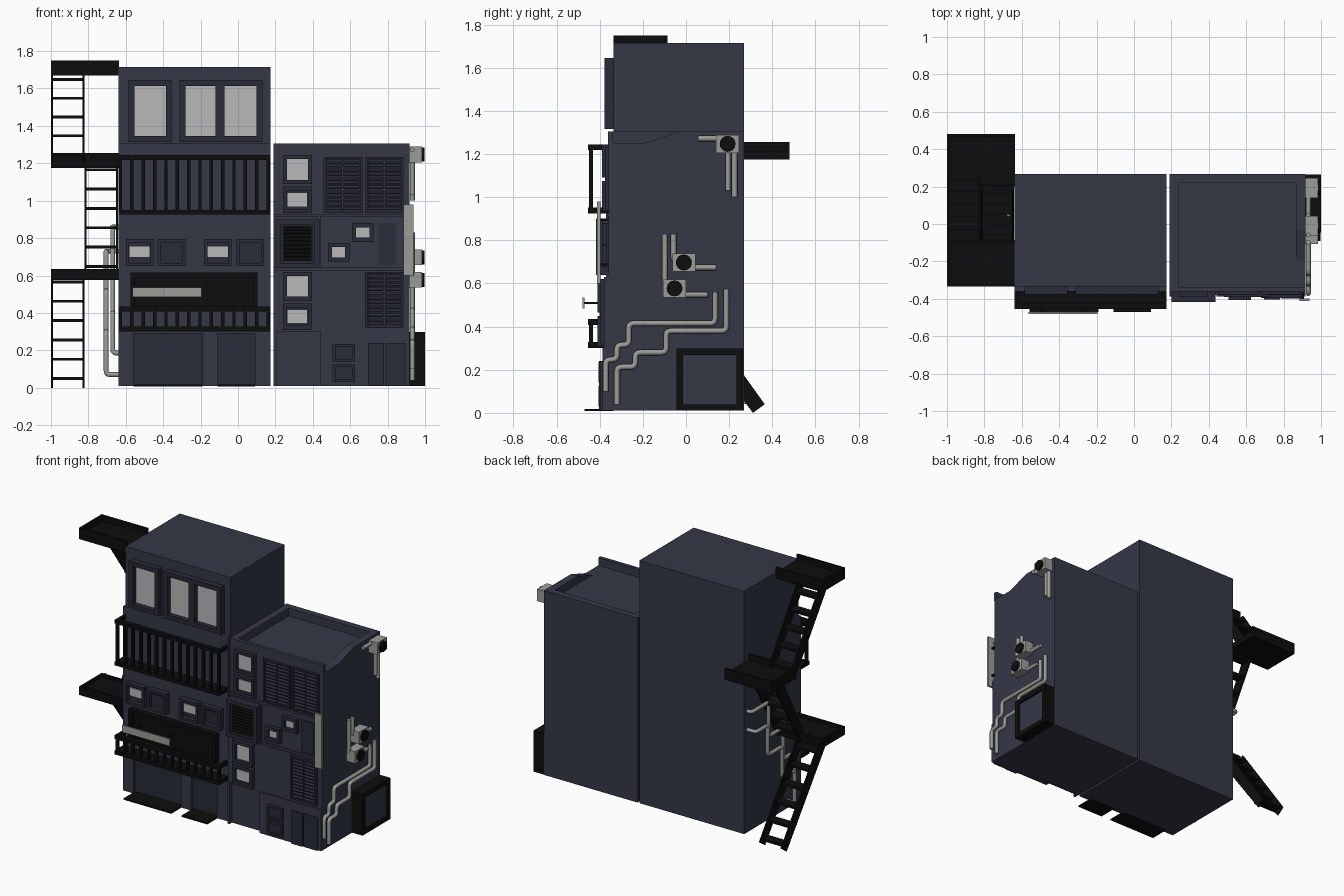
import bpy, bmesh, math
from mathutils import Vector


def material(name, r, g, b):
    m = bpy.data.materials.new(name)
    m.diffuse_color = (r, g, b, 1)
    return m


NAVY = material("navy_wall", 0.035, 0.040, 0.062)
TRIM = material("dark_trim", 0.021, 0.024, 0.038)
BLACK = material("black_metal", 0.004, 0.004, 0.004)
LIGHT = material("lit_glass", 0.48, 0.48, 0.48)
GREY = material("pipe_grey", 0.33, 0.33, 0.31)


def finish(name, bm, mat):
    bmesh.ops.recalc_face_normals(bm, faces=bm.faces)
    me = bpy.data.meshes.new(name)
    bm.to_mesh(me)
    bm.free()
    me.materials.append(mat)
    ob = bpy.data.objects.new(name, me)
    bpy.context.collection.objects.link(ob)
    return ob


def add_prism(bm, profile, x0, x1):
    """Extrude a (y, z) profile along x."""
    a = [bm.verts.new((x0, y, z)) for y, z in profile]
    b = [bm.verts.new((x1, y, z)) for y, z in profile]
    bm.faces.new(a)
    bm.faces.new(b[::-1])
    for i in range(len(a)):
        j = (i + 1) % len(a)
        bm.faces.new((a[i], b[i], b[j], a[j]))


def prisms(name, mat, items):
    bm = bmesh.new()
    for prof, x0, x1 in items:
        add_prism(bm, prof, x0, x1)
    return finish(name, bm, mat)


def boxes(name, mat, items):
    """Each item is x0, x1, y0, y1, z0, z1."""
    return prisms(name, mat, [([(y0, z0), (y1, z0), (y1, z1), (y0, z1)], x0, x1)
                              for x0, x1, y0, y1, z0, z1 in items])


def frame(x0, x1, z0, z1, b, y0, y1):
    return [(x0, x0 + b, y0, y1, z0, z1), (x1 - b, x1, y0, y1, z0, z1),
            (x0 + b, x1 - b, y0, y1, z0, z0 + b), (x0 + b, x1 - b, y0, y1, z1 - b, z1)]


def window(name, x0, x1, z0, z1, wall, proud=0.03, b=0.022, mat=LIGHT):
    boxes(name + "_frame", TRIM, frame(x0, x1, z0, z1, b, wall - proud, wall + 0.005))
    boxes(name + "_pane", mat, [(x0 + b, x1 - b, wall - 0.008, wall + 0.005, z0 + b, z1 - b)])


def louver(name, x0, x1, z0, z1, wall, n, mat, cols=1):
    boxes(name + "_frame", TRIM, frame(x0, x1, z0, z1, 0.012, wall - 0.016, wall + 0.005))
    h, w, items = (z1 - z0 - 0.024) / n, (x1 - x0 - 0.024) / cols, []
    for c in range(cols):
        for i in range(n):
            z, x = z0 + 0.012 + i * h, x0 + 0.012 + c * w
            items.append(([(wall + 0.004, z + h), (wall - 0.013, z + 0.3 * h),
                           (wall - 0.013, z), (wall + 0.004, z)], x + 0.004, x + w - 0.004))
    prisms(name + "_slats", mat, items)


def pipe(name, pts, r=0.013):
    """Round tube through points, with rounded elbows."""
    pts = [Vector(p) for p in pts]
    path = [pts[0]]
    for a, p, c in zip(pts, pts[1:], pts[2:]):
        s, e = p + (a - p).normalized() * 0.022, p + (c - p).normalized() * 0.022
        path += [s.lerp(p, t).lerp(p.lerp(e, t), t) for t in (0, 0.33, 0.67, 1)]
    path.append(pts[-1])
    cu = bpy.data.curves.new(name + "_path", 'CURVE')
    cu.dimensions, cu.bevel_depth, cu.bevel_resolution, cu.use_fill_caps = '3D', r, 2, True
    sp = cu.splines.new('POLY')
    sp.points.add(len(path) - 1)
    for q, p in zip(sp.points, path):
        q.co = (*p, 1)
    tmp = bpy.data.objects.new(name + "_tmp", cu)
    me = bpy.data.meshes.new_from_object(tmp)
    bpy.data.objects.remove(tmp)
    me.materials.clear()
    me.materials.append(GREY)
    for f in me.polygons:
        f.use_smooth = len(f.vertices) == 4
    bpy.context.collection.objects.link(bpy.data.objects.new(name, me))


# Tall left tower with recessed ground-floor doors
boxes("tower_core", NAVY, [(-0.64, 0.175, -0.335, 0.268, 0.01, 1.715)])
boxes("tower_facade", NAVY, [(-0.64, 0.175, -0.36, -0.33, 0.29, 1.305)] +
      [(a, b, -0.36, -0.33, 0.01, 0.29) for a, b in ((-0.64, -0.56), (-0.19, -0.11), (0.09, 0.175))])
boxes("tower_doors", TRIM, [(-0.56, -0.19, -0.342, -0.33, 0.01, 0.29),
                            (-0.11, 0.09, -0.342, -0.33, 0.01, 0.29)])
boxes("door_steps", BLACK, [(-0.56, -0.19, -0.47, -0.335, 0.008, 0.018),
                            (-0.11, 0.09, -0.47, -0.335, 0.008, 0.018)])

# Tower windows
window("top_window_left", -0.585, -0.355, 1.315, 1.645, -0.335, 0.043, 0.031)
boxes("top_window_right_frame", TRIM, frame(-0.313, 0.13, 1.315, 1.645, 0.031, -0.378, -0.33) +
      [(-0.12, -0.072, -0.378, -0.33, 1.346, 1.614)])
boxes("top_window_right_panes", LIGHT, [(-0.282, -0.12, -0.345, -0.33, 1.346, 1.614),
                                        (-0.072, 0.099, -0.345, -0.33, 1.346, 1.614)])
for i, x in enumerate((-0.60, -0.43, -0.182, -0.008)):
    window(f"small_window_{i}", x, x + 0.148, 0.65, 0.795, -0.36, 0.04, 0.018, TRIM)
    boxes(f"small_blind_{i}", TRIM if i % 2 else LIGHT, [(x + 0.02, x + 0.128, -0.374, -0.36, 0.70, 0.755)])

# Sign box with a blank light strip in front
boxes("sign_frame", BLACK, frame(-0.575, 0.105, 0.41, 0.615, 0.025, -0.40, -0.355))
boxes("sign_panel", BLACK, [(-0.55, 0.08, -0.375, -0.355, 0.435, 0.59)])
boxes("sign_strip", GREY, [(-0.565, -0.195, -0.480, -0.470, 0.485, 0.535)])
boxes("sign_strip_mounts", BLACK, [(x, x + 0.01, -0.472, -0.37, 0.505, 0.515) for x in (-0.5, -0.26)])


# Balconies: floor, rails and evenly spaced bars
def balcony(name, z0, z1, rail, bars):
    x0, x1, yf = -0.64, 0.173, -0.455
    items = [(x0, x1, yf, -0.355, z0, z0 + rail), (x0, x1, yf, yf + 0.03, z1 - rail, z1)]
    items += [(x, x + 0.02, yf + 0.03, -0.355, z1 - rail, z1) for x in (x0, x1 - 0.02)]
    for i in range(bars):
        x = x0 + 0.003 + i * (x1 - x0 - 0.024) / (bars - 1)
        items.append((x, x + 0.018, yf + 0.006, yf + 0.024, z0 + rail, z1 - rail))
    boxes(name, BLACK, items)


balcony("upper_balcony", 0.925, 1.245, 0.026, 14)
balcony("lower_balcony", 0.30, 0.435, 0.028, 14)

# Lower right building with stepped facade and parapet
boxes("hall_core", NAVY, [(0.19, 0.918, -0.36, 0.268, 0.01, 1.25)])
boxes("hall_facade", NAVY, [(0.19, 0.918, -0.38, -0.355, 0.30, 0.63),
                            (0.44, 0.918, -0.388, -0.355, 0.01, 0.30),
                            (0.19, 0.205, -0.388, -0.355, 0.01, 0.30),
                            (0.19, 0.918, -0.37, -0.355, 0.63, 0.645),
                            (0.19, 0.918, -0.37, -0.355, 0.912, 0.927),
                            (0.425, 0.44, -0.37, -0.355, 0.64, 0.92)])
boxes("parapet", NAVY, [(0.19, 0.918, -0.362, -0.338, 1.245, 1.305),
                        (0.19, 0.24, -0.34, 0.268, 1.245, 1.305),
                        (0.24, 0.918, 0.22, 0.268, 1.245, 1.305)])
prisms("parapet_right", NAVY, [([(-0.21, 1.245), (0.22, 1.245), (0.22, 1.305), (-0.03, 1.305)], 0.865, 0.918)])

# Right building windows, louvers and door
for name, z, wall in (("upper", 1.09, -0.36), ("middle", 0.465, -0.38)):
    window(f"{name}_hall_window", 0.24, 0.395, z, z + 0.155, wall)
    window(f"{name}_hall_vent", 0.24, 0.395, z - 0.155, z - 0.015, wall, mat=TRIM)
    boxes(f"{name}_hall_blind", LIGHT, [(0.265, 0.37, wall - 0.014, wall, z - 0.12, z - 0.05)])
window("side_window_a", 0.48, 0.595, 0.675, 0.775, -0.36)
window("side_window_b", 0.61, 0.725, 0.78, 0.88, -0.36)
boxes("wall_panel", TRIM, [(0.75, 0.845, -0.368, -0.355, 0.655, 0.88)])
louver("louver_a", 0.457, 0.665, 0.935, 1.235, -0.36, 12, TRIM, 2)
louver("louver_b", 0.68, 0.885, 0.935, 1.235, -0.36, 12, TRIM, 2)
louver("louver_c", 0.68, 0.885, 0.32, 0.62, -0.38, 12, TRIM, 2)
boxes("bay_vent_frame", TRIM, frame(0.2, 0.435, 0.64, 0.90, 0.026, -0.418, -0.355))
louver("bay_vent", 0.226, 0.409, 0.666, 0.874, -0.39, 9, BLACK)
for i, z in enumerate((0.03, 0.14)):
    window(f"ground_window_{i}", 0.505, 0.625, z, z + 0.095, -0.388, 0.018, 0.015, TRIM)
boxes("hall_door", TRIM, [(0.695, 0.78, -0.403, -0.38, 0.01, 0.24), (0.788, 0.895, -0.398, -0.38, 0.01, 0.24)])
boxes("vertical_sign", GREY, [(0.885, 0.937, -0.412, -0.397, 0.60, 0.98)])
boxes("vertical_sign_mounts", BLACK, [(0.895, 0.91, -0.40, -0.35, z, z + 0.012) for z in (0.68, 0.89)])

# Cabinet on the right side
boxes("side_cabinet", NAVY, [(0.91, 0.985, -0.03, 0.25, 0.02, 0.28)])
boxes("side_cabinet_frame", BLACK, [(0.91, 1.0, -0.045, -0.015, 0.01, 0.298), (0.91, 1.0, 0.235, 0.265, 0.01, 0.298),
                                    (0.91, 1.0, -0.015, 0.235, 0.01, 0.04), (0.91, 1.0, -0.015, 0.235, 0.268, 0.298)])

# Air-conditioning units with round fans
for i, (y, z) in enumerate(((0.193, 1.247), (-0.01, 0.697), (-0.053, 0.577))):
    boxes(f"cooler_{i}", GREY, [(0.918, 0.985, y - 0.053, y + 0.053, z - 0.042, z + 0.042)])
    bpy.ops.mesh.primitive_cylinder_add(vertices=16, radius=0.037, depth=0.03,
                                        location=(0.983, y, z), rotation=(0, math.pi / 2, 0))
    fan = bpy.context.object
    fan.name = f"cooler_fan_{i}"
    fan.data.materials.append(BLACK)

# Pipes on the right wall, as (y, z) paths
right_runs = [
    [(0.055, 1.272), (0.16, 1.272)], [(0.195, 1.22), (0.195, 1.03)], [(0.225, 1.22), (0.225, 1.0)],
    [(-0.098, 0.83), (-0.098, 0.6)], [(-0.058, 0.83), (-0.058, 0.7), (-0.03, 0.7)],
    [(0.02, 0.674), (0.14, 0.674)], [(-0.02, 0.548), (0.10, 0.548)],
    [(0.135, 0.56), (0.135, 0.415), (-0.265, 0.415), (-0.265, 0.315), (-0.32, 0.315), (-0.32, 0.247),
     (-0.372, 0.247), (-0.372, 0.10)],
    [(0.187, 0.575), (0.187, 0.38), (-0.092, 0.38), (-0.092, 0.28), (-0.235, 0.28), (-0.235, 0.213),
     (-0.32, 0.213), (-0.32, 0.04)]]
for i, run in enumerate(right_runs):
    pipe(f"right_pipe_{i}", [(0.932, y, z) for y, z in run])

# Pipes on the left wall, each ending in the wall
left_runs = [(-0.67, [(0.23, 0.86), (0.04, 0.86), (0.04, 0.62), (-0.12, 0.62), (-0.12, 0.4), (-0.25, 0.4), (-0.25, 0.185)]),
             (-0.705, [(0.23, 0.73), (0.1, 0.73), (0.1, 0.52), (-0.06, 0.52), (-0.06, 0.3), (-0.2, 0.3), (-0.2, 0.07)])]
for i, (x, run) in enumerate(left_runs):
    path = [(x, y, z) for y, z in run]
    pipe(f"left_pipe_{i}", [(-0.63, *run[0])] + path + [(-0.63, *run[-1])])

# Fire escape: tray-shaped landings
for name, y0, y1, z0, z1 in (("low", -0.335, -0.085, 0.575, 0.635), ("mid", 0.20, 0.48, 1.175, 1.255),
                             ("top", -0.335, -0.085, 1.67, 1.75)):
    items = [(-1, -0.635, y0, y1, z0, z0 + 0.04)]
    items += [(-1, -0.635, y, y + 0.015, z0, z1) for y in (y0, y1 - 0.015)]
    items += [(-1, -0.985, y0, y1, z0, z1)]
    boxes(f"landing_{name}", BLACK, items)

# Fire escape flights: two side stringers and flat treads
for name, x0, ya, za, yb, zb, n in (("low", -1.0, 0.335, 0.0, -0.10, 0.62, 6),
                                    ("mid", -0.82, -0.10, 0.60, 0.23, 1.22, 6),
                                    ("top", -1.0, 0.23, 1.20, -0.10, 1.70, 5)):
    x1, s = x0 + 0.178, math.copysign(0.05, ya - yb)
    prof = [(ya - s * 0.5, za), (ya + s * 0.6, za + 0.04), (yb + s, zb), (yb - s * 0.6, zb - 0.03)]
    prisms(f"stringers_{name}", BLACK, [(prof, x0, x0 + 0.01), (prof, x1 - 0.01, x1)])
    steps = []
    for i in range(n):
        t = (i + 0.4) / n
        y, z = ya + (yb - ya) * t, za + (zb - za) * t
        steps.append((x0, x1, y - 0.035, y + 0.035, z, z + 0.015))
    boxes(f"treads_{name}", BLACK, steps)
